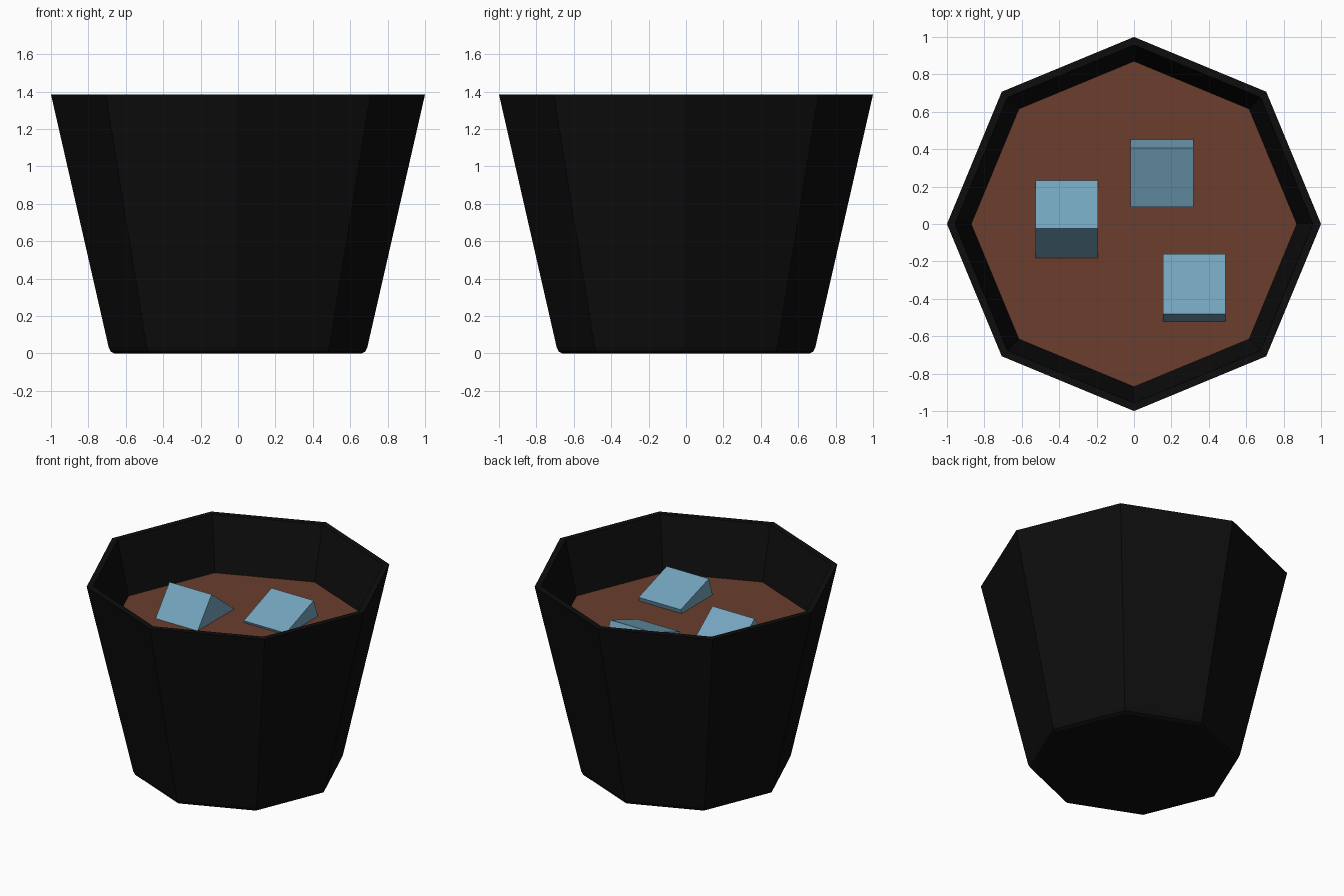
import bpy, bmesh
from math import radians, sin, cos, tau

if "Cube" in bpy.data.objects:
    bpy.data.objects.remove(bpy.data.objects["Cube"])

SIDES = 8


def material(name, color):
    m = bpy.data.materials.new(name)
    m.diffuse_color = (*color, 1)
    m.use_nodes = True
    m.node_tree.nodes["Principled BSDF"].inputs["Base Color"].default_value = m.diffuse_color
    return m


def finish(bm, name, mat):
    bmesh.ops.recalc_face_normals(bm, faces=bm.faces)
    me = bpy.data.meshes.new(name)
    bm.to_mesh(me)
    bm.free()
    me.materials.append(mat)
    ob = bpy.data.objects.new(name, me)
    bpy.context.collection.objects.link(ob)
    return ob


def ring(bm, r, z):
    return [bm.verts.new((r * cos(tau * i / SIDES), r * sin(tau * i / SIDES), z))
            for i in range(SIDES)]


def lathe(name, profile, mat):
    """Sweep an (r, z) profile round z and cap both ends."""
    bm = bmesh.new()
    rings = [ring(bm, r, z) for r, z in profile]
    for a, b in zip(rings, rings[1:]):
        for i in range(SIDES):
            j = (i + 1) % SIDES
            bm.faces.new((a[i], a[j], b[j], b[i]))
    bm.faces.new(rings[0])
    if len(rings) > 1:
        bm.faces.new(rings[-1])
    return finish(bm, name, mat)


black = material("cup_black", (0.004, 0.004, 0.004))
brown = material("drink_brown", (0.147, 0.048, 0.027))
blue = material("ice_blue", (0.174, 0.376, 0.515))

# Cup: eight-sided tapered wall, softened foot, thin rim and inner floor
lathe("cup", [(0.66, 0), (0.68, 0.01), (0.692, 0.035), (1.0, 1.385),
              (0.957, 1.385), (0.655, 0.05)], black)

# Drink surface
lathe("drink", [(0.87, 1.005)], brown)

# Ice cubes: centre and tilt about x
for n, (loc, tilt) in enumerate([((-0.36, 0.004, 0.972), -38),
                                 ((0.322, -0.371, 0.927), -17.5),
                                 ((0.15, 0.305, 0.921), 20)], 1):
    bm = bmesh.new()
    bmesh.ops.create_cube(bm, size=0.335)
    cube = finish(bm, f"ice_cube_{n}", blue)
    cube.location = loc
    cube.rotation_euler.x = radians(tilt)
